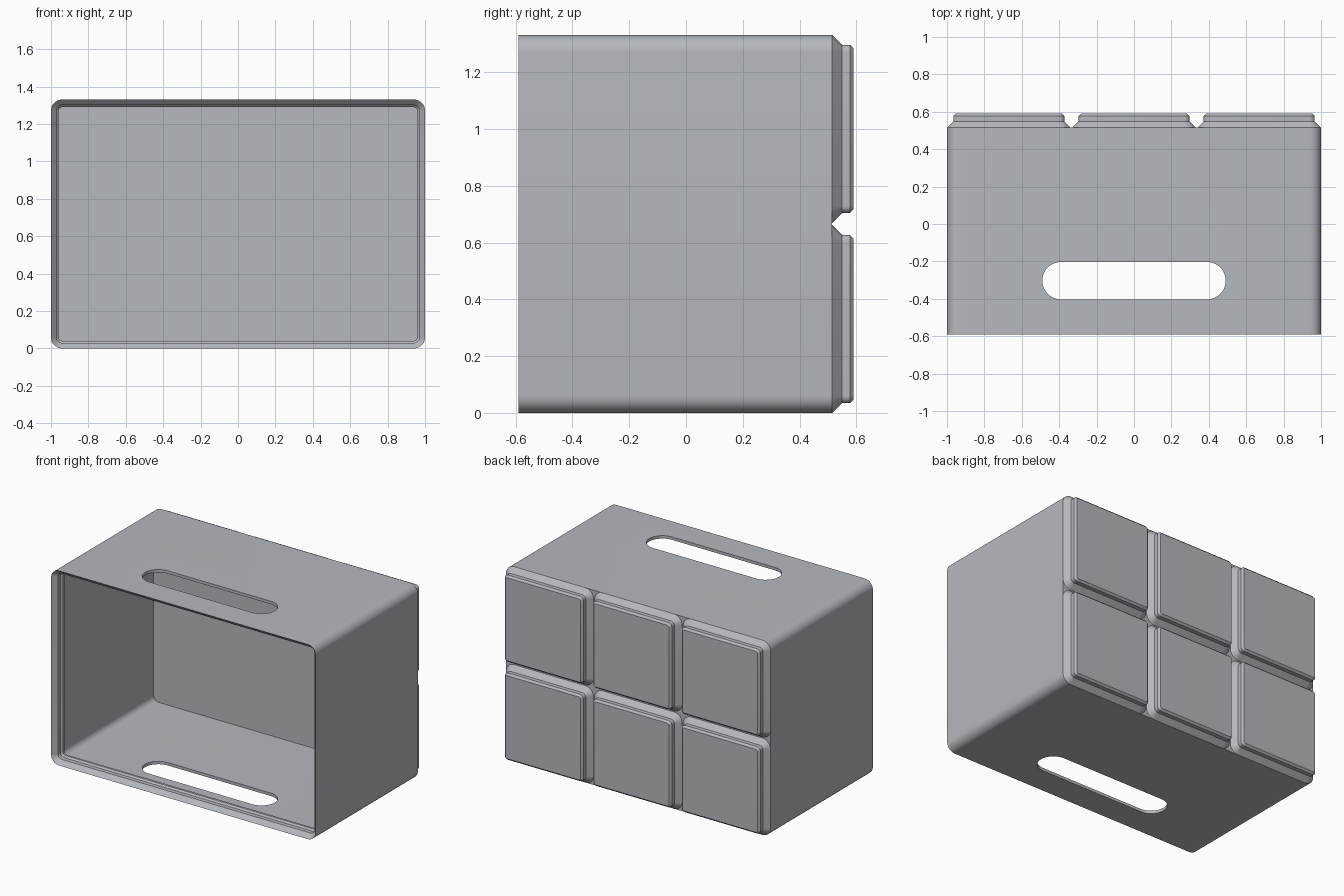
import bpy, bmesh, math

if "Cube" in bpy.data.objects:
    bpy.data.objects.remove(bpy.data.objects["Cube"])

W, H = 2.0, 1.331              # overall width (x) and height (z)
FRONT, BACK, TIP = -0.59, 0.515, 0.59
R = 0.06                       # outer corner radius
CELL_GAP = 0.008
LIP = 0.041                    # inset of the lip
WALL = 0.020                   # wall thickness behind the lip

grey = bpy.data.materials.new("slate_grey")
grey.diffuse_color = (0.46, 0.48, 0.51, 1)
grey.use_nodes = True
grey.node_tree.nodes["Principled BSDF"].inputs["Base Color"].default_value = grey.diffuse_color


def ring(bm, cx, cz, w, h, r, y, seg=8):
    """Rounded rectangle of vertices in the xz plane."""
    verts = []
    for i, (sx, sz) in enumerate([(1, 1), (-1, 1), (-1, -1), (1, -1)]):
        for k in range(seg + 1):
            a = math.pi / 2 * (i + k / seg)
            verts.append(bm.verts.new((cx + sx * (w / 2 - r) + r * math.cos(a), y,
                                       cz + sz * (h / 2 - r) + r * math.sin(a))))
    return verts


def loft(name, cx, cz, w, h, profile):
    """Closed solid through rounded rectangles; profile = (inset, y) pairs."""
    bm = bmesh.new()
    rings = [ring(bm, cx, cz, w - 2 * d, h - 2 * d, R - d, y) for d, y in profile]
    for a, b in zip(rings, rings[1:]):
        n = len(a)
        for i in range(n):
            bm.faces.new((a[i], a[(i + 1) % n], b[(i + 1) % n], b[i]))
    bm.faces.new(rings[0])
    bm.faces.new(rings[-1])
    return finish(name, bm)


def finish(name, bm):
    bmesh.ops.recalc_face_normals(bm, faces=bm.faces)
    me = bpy.data.meshes.new(name)
    bm.to_mesh(me)
    bm.free()
    me.materials.append(grey)
    ob = bpy.data.objects.new(name, me)
    bpy.context.collection.objects.link(ob)
    return ob


def smooth(ob):
    bpy.ops.object.select_all(action='DESELECT')
    ob.select_set(True)
    bpy.context.view_layer.objects.active = ob
    bpy.ops.object.shade_smooth_by_angle(angle=math.radians(25))


# open-fronted bin shell: back plate, outer wall, stepped lip, inner wall, floor
shell = loft("bin_shell", 0, H / 2, W, H, [
    (0, BACK), (0, FRONT),
    (0.030, FRONT + 0.030), (0.030, FRONT + 0.059), (LIP, FRONT + 0.070),
    (LIP, FRONT + 0.085), (WALL, FRONT + 0.085 + LIP - WALL),
    (WALL, 0.487)])

# pill-shaped cutter through the top and bottom walls
bm = bmesh.new()
outline = []
for side in (1, -1):
    for k in range(25):
        a = math.pi * k / 24 - math.pi / 2
        outline.append(bm.verts.new((side * (0.39 + 0.10 * math.cos(a)),
                                     -0.303 + side * 0.10 * math.sin(a), -0.2)))
face = bm.faces.new(outline)
ext = bmesh.ops.extrude_face_region(bm, geom=[face])
bmesh.ops.translate(bm, vec=(0, 0, H + 0.4),
                    verts=[v for v in ext["geom"] if isinstance(v, bmesh.types.BMVert)])
cutter = finish("slot_cutter", bm)
cutter.hide_render = True

cut = shell.modifiers.new("slots", 'BOOLEAN')
cut.operation = 'DIFFERENCE'
cut.solver = 'EXACT'
cut.object = cutter
bpy.context.view_layer.objects.active = shell
bpy.ops.object.modifier_apply(modifier=cut.name)
bpy.data.objects.remove(cutter)
smooth(shell)

# 3 x 2 grid of stepped feet on the back
cw = (W - 2 * CELL_GAP) / 3
ch = (H - CELL_GAP) / 2
for i in range(3):
    for j in range(2):
        foot = loft(f"foot_{i}_{j}",
                    (i - 1) * (cw + CELL_GAP), ch / 2 + j * (ch + CELL_GAP), cw, ch,
                    [(0, BACK), (0.034, BACK + 0.034), (0.034, TIP - 0.013), (0.047, TIP)])
        smooth(foot)
